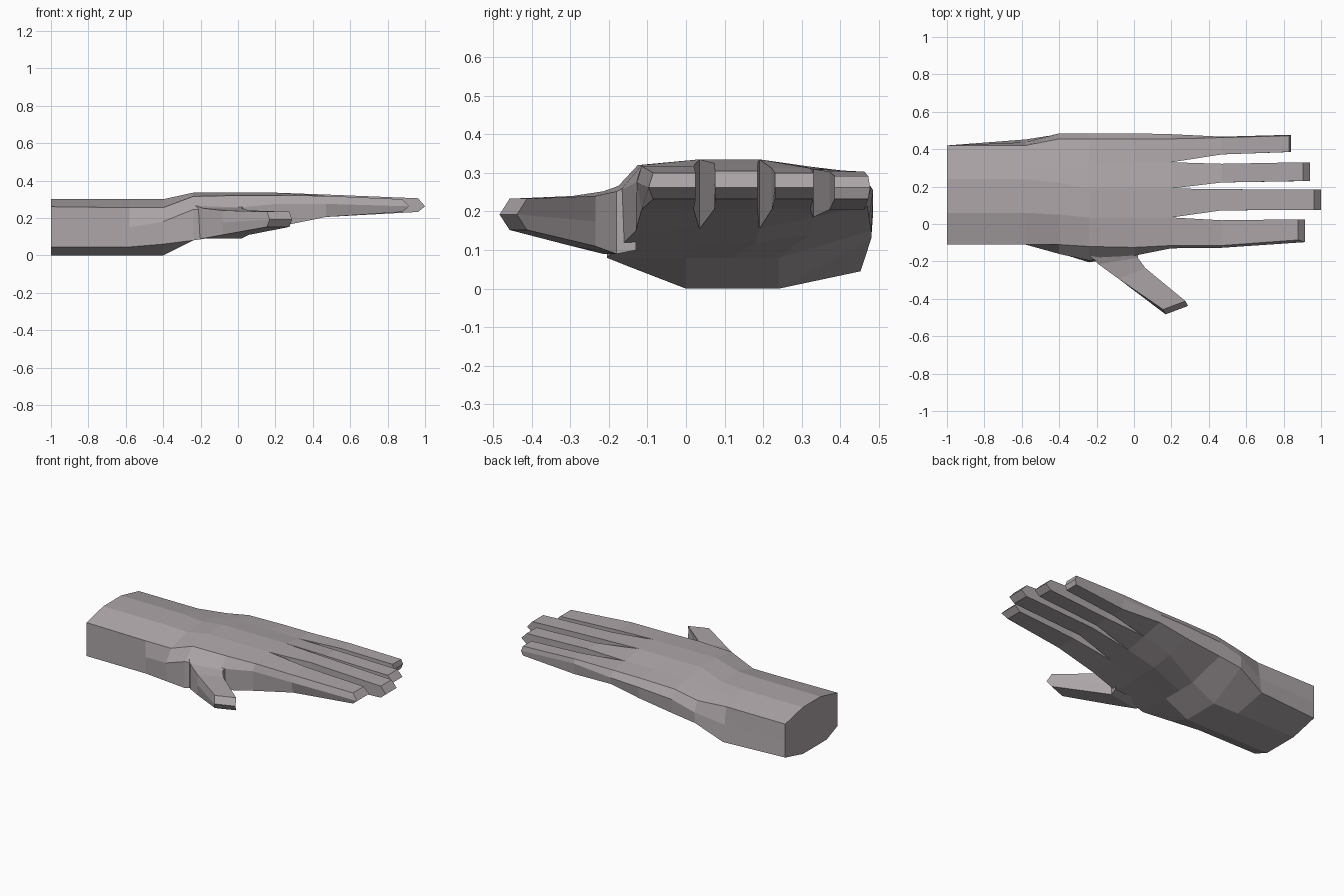
import bpy, bmesh

if "Cube" in bpy.data.objects:
    bpy.data.objects.remove(bpy.data.objects["Cube"])

skin = bpy.data.materials.new("dusty grey skin")
skin.diffuse_color = (0.42, 0.38, 0.395, 1)
skin.use_nodes = True
skin.node_tree.nodes["Principled BSDF"].inputs["Base Color"].default_value = skin.diffuse_color


def loft(name, rings, cap_start=False, cap_end=False):
    """Join rings of equal length into a flat-shaded skin."""
    bm = bmesh.new()
    loops = [[bm.verts.new(p) for p in ring] for ring in rings]
    n = len(rings[0])
    for a, b in zip(loops, loops[1:]):
        for i in range(n):
            j = (i + 1) % n
            bm.faces.new((a[i], a[j], b[j], b[i]))
    if cap_start:
        bm.faces.new(loops[0])
    if cap_end:
        # the blunt tip is split into an upper and a lower bevel by the ring's middle points
        t = loops[-1]
        bm.faces.new((t[0], t[1], t[2], t[5]))
        bm.faces.new((t[5], t[2], t[3], t[4]))
    bmesh.ops.recalc_face_normals(bm, faces=bm.faces)
    me = bpy.data.meshes.new(name)
    bm.to_mesh(me)
    bm.free()
    me.materials.append(skin)
    ob = bpy.data.objects.new(name, me)
    bpy.context.collection.objects.link(ob)
    return ob


# Palm and wrist: per station x, the top from thumb side to outer side,
# the outer side, the underside back again, the thumb side
palm = [
    (-1.0, [(-.11, .26), (.06, .30), (.24, .30), (.33, .28), (.42, .26), (.42, .15),
            (.42, .045), (.24, 0), (.12, 0), (0, 0), (-.11, .045), (-.11, .15)]),
    (-.58, [(-.11, .255), (.06, .30), (.24, .30), (.33, .28), (.42, .26), (.437, .15),
            (.452, .045), (.24, 0), (.12, 0), (0, 0), (-.11, .045), (-.11, .15)]),
    (-.40, [(-.11, .255), (.05, .30), (.22, .30), (.33, .285), (.455, .265), (.485, .2),
            (.48, .13), (.24, 0), (.12, 0), (0, 0), (-.155, .06), (-.16, .18)]),
    (-.24, [(-.12, .315), (.035, .335), (.19, .335), (.33, .315), (.455, .295), (.485, .24),
            (.48, .15), (.24, .08), (.12, .08), (0, .08), (-.205, .08), (-.195, .245)]),
    (0.0, [(-.125, .32), (.035, .335), (.19, .335), (.33, .312), (.455, .30), (.485, .255),
           (.475, .18), (.32, .14), (.18, .118), (.03, .118), (-.165, .115), (-.17, .255)]),
    (0.2, [(-.115, .32), (.035, .335), (.19, .335), (.33, .31), (.455, .30), (.48, .26),
           (.47, .215), (.33, .185), (.19, .155), (.035, .155), (-.13, .15), (-.13, .275)]),
]
loft("palm_and_wrist", [[(x, y, z) for y, z in r] for x, r in palm], cap_start=True)

# Fingers: first ring shares the palm edge, then middle joint and bevelled tip
base = palm[-1][1]
fingers = [  # name, joint y span, tip y span, tip x, top z at joint and tip, outer bulges
    ("index_finger", (-.115, .02), (-.085, .025), .915, .318, .300, .012, 0),
    ("middle_finger", (.073, .186), (.075, .185), 1.0, .325, .305, 0, 0),
    ("ring_finger", (.222, .322), (.23, .33), .94, .312, .300, 0, 0),
    ("little_finger", (.372, .462), (.385, .472), .84, .303, .292, 0, .005),
]
for i, (name, j, t, tx, jz, tz, lo, hi) in enumerate(fingers):
    a, b, c, d = base[i], base[i + 1], base[9 - i], base[10 - i]
    side_b = base[5] if i == 3 else (b[0], .265)
    side_a = base[11] if i == 0 else (a[0], .265)
    first = [(.2, *p) for p in (a, b, side_b, c, d, side_a)]

    def ring(x, span, top, mid, low, reach):
        y0, y1 = span
        return [(x, y0, top), (x, y1, top), (x + reach, y1 + hi, mid),
                (x, y1, low), (x, y0, low), (x + reach, y0 - lo, mid)]
    reach = .01 if i == 3 else .037
    loft(name, [first, ring(.47, j, jz, .275, .205, 0),
                ring(tx - reach, t, tz, .262, .232, reach)], cap_end=True)

# Thumb: root buried in the palm, joint, bevelled tip; each ring runs back edge to front edge
def thumb_ring(back, front, top, mid, low, tip=(0, 0)):
    (bx, by), (fx, fy) = back, front
    dx, dy = tip
    return [(bx, by, top), (fx, fy, top), (fx + dx, fy + dy, mid),
            (fx, fy, low), (bx, by, low), (bx + dx, by + dy, mid)]


loft("thumb", [
    thumb_ring((-.25, -.15), (.03, -.13), .275, .2, .10),
    thumb_ring((-.19, -.215), (.02, -.18), .252, .17, .09),
    thumb_ring((-.08, -.295), (.06, -.235), .24, .175, .11),
    thumb_ring((.155, -.457), (.275, -.412), .233, .192, .152, (.014, -.026)),
], cap_end=True)
